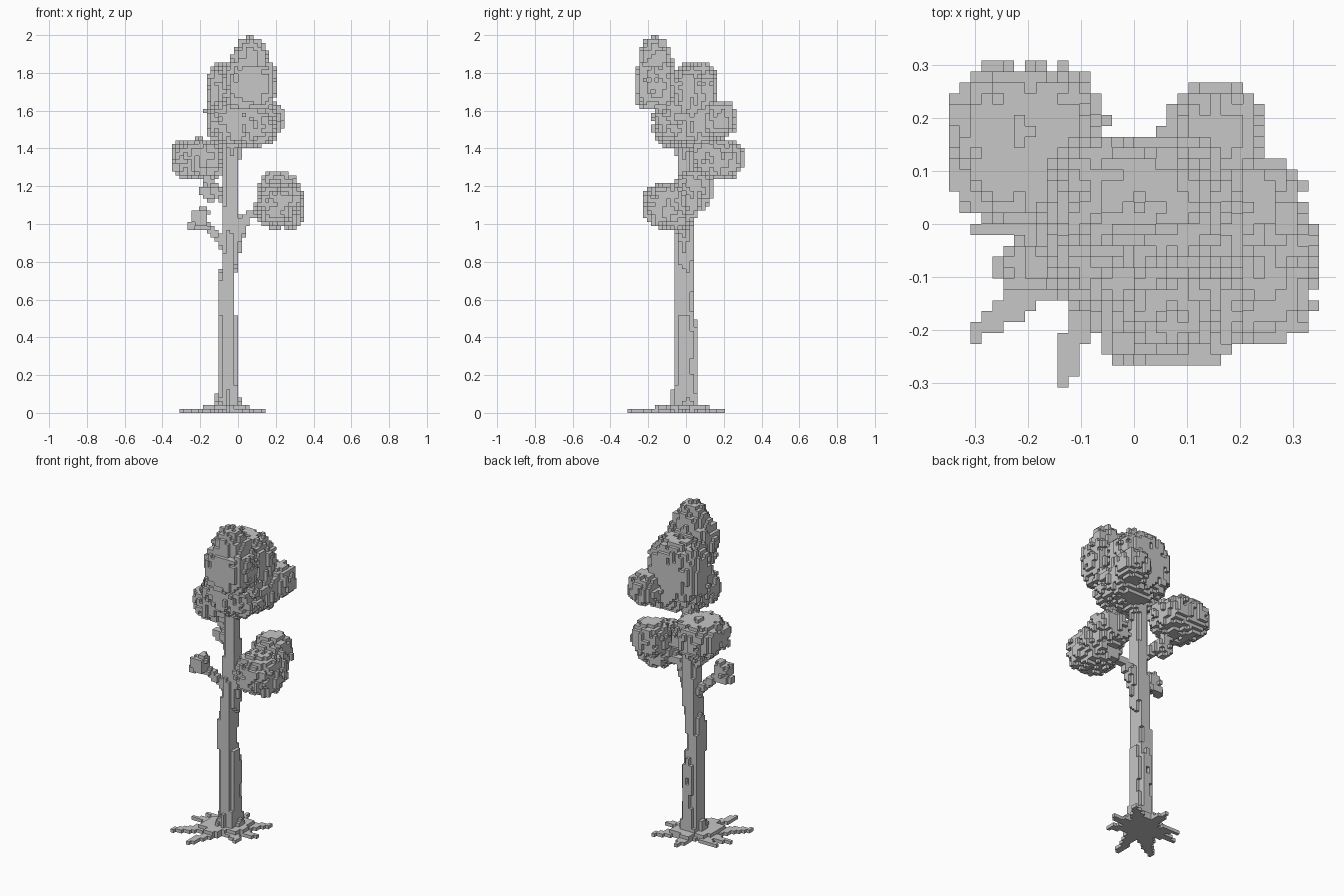
import bpy
import bmesh
from math import floor
from mathutils import Vector, noise

cube = bpy.data.objects.get("Cube")
if cube:
    bpy.data.objects.remove(cube, do_unlink=True)

S = 2 / 97          # voxel edge
HALF = (17, 15)     # grid half-width in x and y
parts = {}          # part name -> set of voxel cells
taken = set()

grey = bpy.data.materials.new("plain_grey")
grey.use_nodes = True
grey.diffuse_color = (0.57, 0.57, 0.57, 1)
grey.node_tree.nodes["Principled BSDF"].inputs["Base Color"].default_value = grey.diffuse_color


def add_cell(part, c):
    """Claim a cell for a part, once only and inside the grid."""
    inside = all(-h <= v < h for v, h in zip(c, HALF)) and 0 <= c[2] < 97
    if inside and c not in taken:
        taken.add(c)
        parts.setdefault(part, set()).add(c)


def blob(part, centre, radii, power=2.5, rough=0.4):
    """Fill a boxy ellipsoid with a ragged surface of short vertical runs."""
    lo = [floor((c - r) / S) - 2 for c, r in zip(centre, radii)]
    hi = [floor((c + r) / S) + 3 for c, r in zip(centre, radii)]
    for i in range(lo[0], hi[0]):
        for j in range(lo[1], hi[1]):
            for k in range(lo[2], hi[2]):
                p = Vector((i + .5, j + .5, k + .5))
                d = sum(abs((v * S - c) / r) ** power for v, c, r in zip(p, centre, radii))
                ragged = noise.noise(Vector((p.x * .63, p.y * .63, p.z * .41)))
                ragged += .7 * noise.noise(Vector((p.x * 1.37, p.y * 1.37, p.z * .57)))
                if d < 1 + rough * ragged:
                    add_cell(part, (i, j, k))


def limb(part, points, r0, r1):
    """Sweep a tapering ball along a path."""
    pts = [Vector(p) for p in points]
    for n, (a, b) in enumerate(zip(pts, pts[1:])):
        steps = int((b - a).length / S * 2) + 1
        for s in range(steps + 1):
            t = (n + s / steps) / (len(pts) - 1)
            r = r0 + (r1 - r0) * t
            p = a.lerp(b, s / steps)
            add_cell(part, tuple(floor(v / S) for v in p))
            blob(part, p, (r, r, r), 2, 0)


# Trunk: stacked slices of (height, x, y, radius x, radius y)
slices = [(0, -.055, 0, .11, .09), (.03, -.055, 0, .08, .072), (.1, -.052, -.003, .056, .062),
          (.45, -.052, -.005, .053, .058), (.55, -.06, -.01, .045, .053), (.72, -.06, -.01, .043, .052),
          (.82, -.042, -.008, .048, .05), (1.0, -.035, -.005, .05, .045), (1.1, -.04, 0, .042, .04),
          (1.5, -.035, -.01, .04, .04)]
for k in range(floor(1.5 / S)):
    z = (k + .5) * S
    for a, b in zip(slices, slices[1:]):
        if a[0] <= z < b[0]:
            t = (z - a[0]) / (b[0] - a[0])
            x, y, rx, ry = (u + (v - u) * t for u, v in zip(a[1:], b[1:]))
    for i in range(-12, 8):
        for j in range(-10, 10):
            d = (((i + .5) * S - x) / rx) ** 2 + (((j + .5) * S - y) / ry) ** 2
            if d < 1.1 + .45 * noise.noise(Vector((i * .7, j * .7, k * .13))):
                add_cell("trunk", (i, j, k))

# Roots: thin arms spreading flat on the ground
tips = [(.13, -.02), (.08, -.13), (.12, .15), (-.08, .195), (-.25, .08),
        (-.305, -.01), (-.305, -.215), (-.135, -.305)]
for tx, ty in tips:
    for s in range(41):
        t = s / 40
        x, y = -.055 + (tx + .055) * t, ty * t
        w = .036 * (1 - t)
        for ox in (-w, 0, w):
            for oy in (-w, 0, w):
                cx, cy = floor((x + ox) / S), floor((y + oy) / S)
                add_cell("roots", (cx, cy, 0))
                if t < .45:
                    add_cell("roots", (cx, cy, 1))

# Branches
limb("left_branch", [(-.01, -.01, .92), (.05, -.02, 1.04), (.14, -.04, 1.09)], .03, .025)
limb("right_twig", [(-.08, -.01, .9), (-.15, -.05, .98), (-.2, -.08, 1.0)], .028, .014)
limb("right_branch", [(-.06, .02, 1.12), (-.14, .08, 1.2), (-.17, .12, 1.28)], .03, .035)
limb("upper_branch", [(-.03, 0, 1.38), (.03, 0, 1.45), (.06, -.05, 1.55)], .035, .03)

# Foliage
blob("crown_peak", (.065, -.165, 1.74), (.135, .105, .135), 3.2)
blob("crown_peak", (.068, -.163, 1.8), (.108, .092, .195), 2.1, .3)
blob("crown_back", (.005, .05, 1.66), (.172, .115, .19), 3.2)
blob("crown_base", (.02, -.045, 1.54), (.18, .125, .13), 2.6)
blob("crown_base", (.075, .06, 1.53), (.14, .11, .115), 2.5)
blob("crown_side", (.155, .175, 1.555), (.09, .09, .095))
blob("right_foliage", (-.205, .155, 1.345), (.147, .148, .105), 2.8)
blob("left_foliage", (.222, -.085, 1.095), (.122, .142, .118), 2.7)
blob("left_foliage", (.215, .035, 1.175), (.108, .1, .105), 2.3)
blob("small_foliage", (-.15, .08, 1.17), (.045, .055, .05), 2, .6)
blob("twig_foliage", (-.2, -.08, 1.04), (.042, .05, .055), 2, .9)
blob("twig_foliage", (-.23, -.07, .99), (.04, .03, .025), 2, .9)

# Turn each cell set into a mesh, keeping only its outer faces
for name, cells in parts.items():
    bm = bmesh.new()
    verts = {}

    def corner(c):
        if c not in verts:
            verts[c] = bm.verts.new([v * S for v in c])
        return verts[c]

    for c in cells:
        for axis in range(3):
            for side in (0, 1):
                step = [0, 0, 0]
                step[axis] = 2 * side - 1
                if tuple(u + v for u, v in zip(c, step)) in taken:
                    continue
                loop = []
                for u, v in ((0, 0), (1, 0), (1, 1), (0, 1)):
                    p = list(c)
                    p[axis] += side
                    p[(axis + 1) % 3] += u
                    p[(axis + 2) % 3] += v
                    loop.append(corner(tuple(p)))
                bm.faces.new(loop if side else loop[::-1])
    mesh = bpy.data.meshes.new(name)
    bm.to_mesh(mesh)
    bm.free()
    mesh.materials.append(grey)
    bpy.context.collection.objects.link(bpy.data.objects.new(name, mesh))
